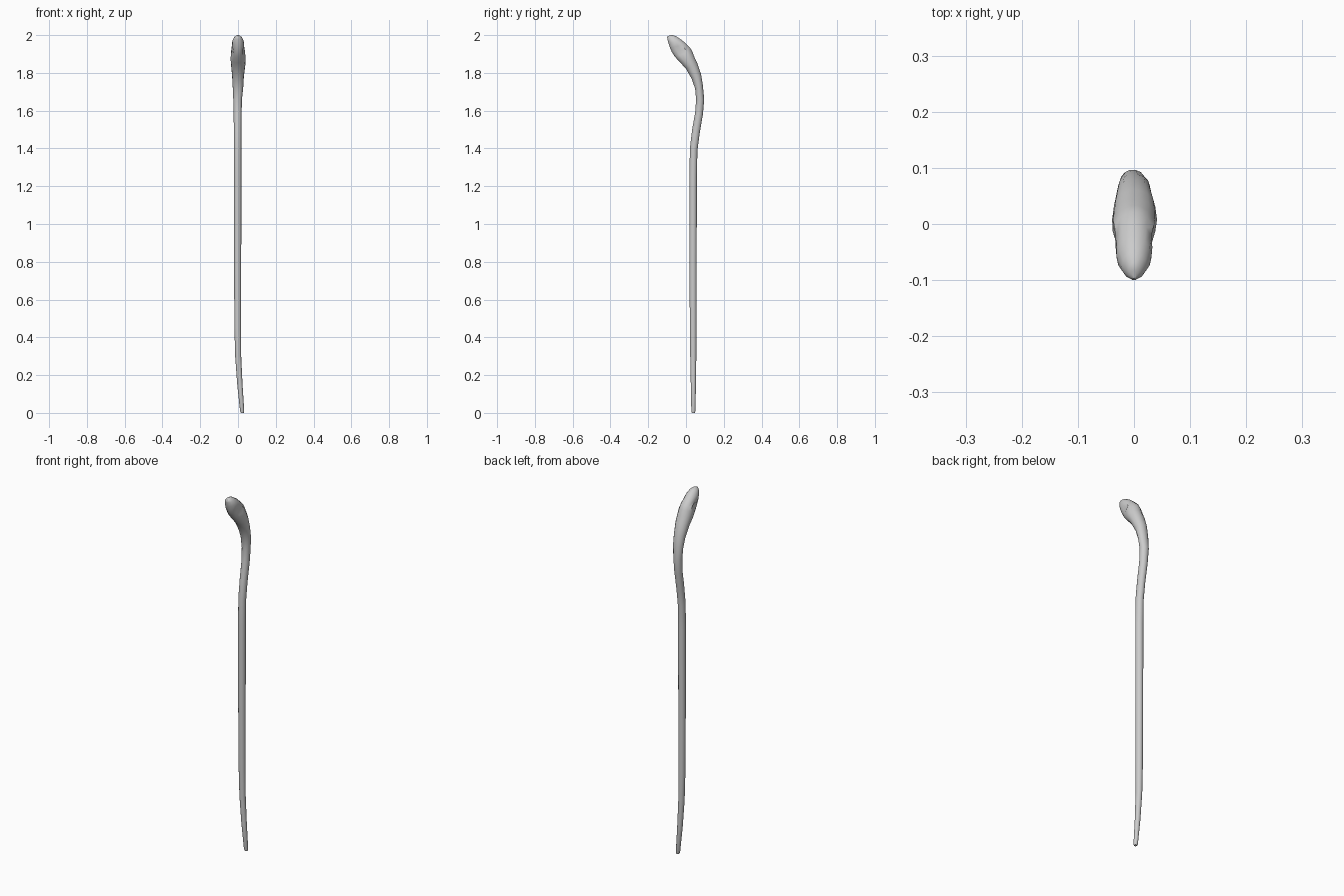
import bpy, bmesh, math
from mathutils import Vector

SIDES = 14


def loft(name, rings):
    """Skin rings given as (front y, front z, back y, back z, centre x, half width)."""
    bm = bmesh.new()
    loops = []
    for yf, zf, yb, zb, cx, w in rings:
        front, back = Vector((cx, yf, zf)), Vector((cx, yb, zb))
        mid, half = (front + back) / 2, (back - front) / 2
        loop = []
        for i in range(SIDES):
            a = math.tau * i / SIDES
            p = mid + half * math.sin(a) + Vector((w * math.cos(a), 0, 0))
            # eye sockets pressed into both sides, brow raised behind them
            s = math.hypot(p.y + 0.036, p.z - 1.918)
            b = math.hypot(p.y - 0.005, p.z - 1.915)
            p.x *= 1 - 0.45 * math.exp(-(s / 0.018) ** 2) + 0.12 * math.exp(-(b / 0.02) ** 2)
            loop.append(bm.verts.new(p))
        loops.append(loop)
    for lo, hi in zip(loops, loops[1:]):
        for i in range(SIDES):
            j = (i + 1) % SIDES
            bm.faces.new((lo[i], lo[j], hi[j], hi[i]))
    bm.faces.new(loops[0][::-1])
    bm.faces.new(loops[-1])
    bmesh.ops.recalc_face_normals(bm, faces=bm.faces)
    me = bpy.data.meshes.new(name)
    bm.to_mesh(me)
    bm.free()
    ob = bpy.data.objects.new(name, me)
    bpy.context.collection.objects.link(ob)
    bpy.context.view_layer.objects.active = ob
    ob.select_set(True)
    bpy.ops.object.shade_smooth_by_angle(angle=math.radians(40))
    ob.select_set(False)


# Tapered shaft with a slight sideways bend at the foot, then the curved neck and head
loft("cane", [
    (0.031, 0.00, 0.047, 0.00, 0.023, 0.008),
    (0.028, 0.01, 0.050, 0.01, 0.022, 0.011),
    (0.025, 0.15, 0.053, 0.15, 0.010, 0.014),
    (0.022, 0.30, 0.055, 0.30, 0.001, 0.016),
    (0.020, 0.45, 0.056, 0.45, -0.001, 0.018),
    (0.018, 0.80, 0.057, 0.80, -0.002, 0.019),
    (0.018, 1.25, 0.058, 1.25, -0.002, 0.020),
    (0.020, 1.40, 0.061, 1.39, -0.002, 0.020),
    (0.032, 1.50, 0.073, 1.48, -0.002, 0.020),
    (0.048, 1.59, 0.090, 1.58, -0.002, 0.021),
    (0.053, 1.66, 0.097, 1.66, -0.002, 0.023),
    (0.048, 1.715, 0.089, 1.74, 0.000, 0.028),
    (0.030, 1.767, 0.080, 1.795, 0.000, 0.031),
    (0.000, 1.820, 0.061, 1.850, 0.001, 0.037),
    (-0.030, 1.853, 0.045, 1.885, 0.001, 0.040),
    (-0.060, 1.885, 0.034, 1.915, 0.000, 0.038),
    (-0.076, 1.910, 0.022, 1.935, 0.000, 0.037),
    (-0.086, 1.932, 0.003, 1.953, 0.000, 0.035),
    (-0.094, 1.957, -0.022, 1.975, 0.000, 0.031),
    (-0.099, 1.980, -0.050, 1.993, 0.000, 0.022),
    (-0.100, 1.988, -0.069, 2.000, 0.000, 0.012),
    (-0.097, 1.994, -0.080, 2.000, 0.000, 0.005),
])
